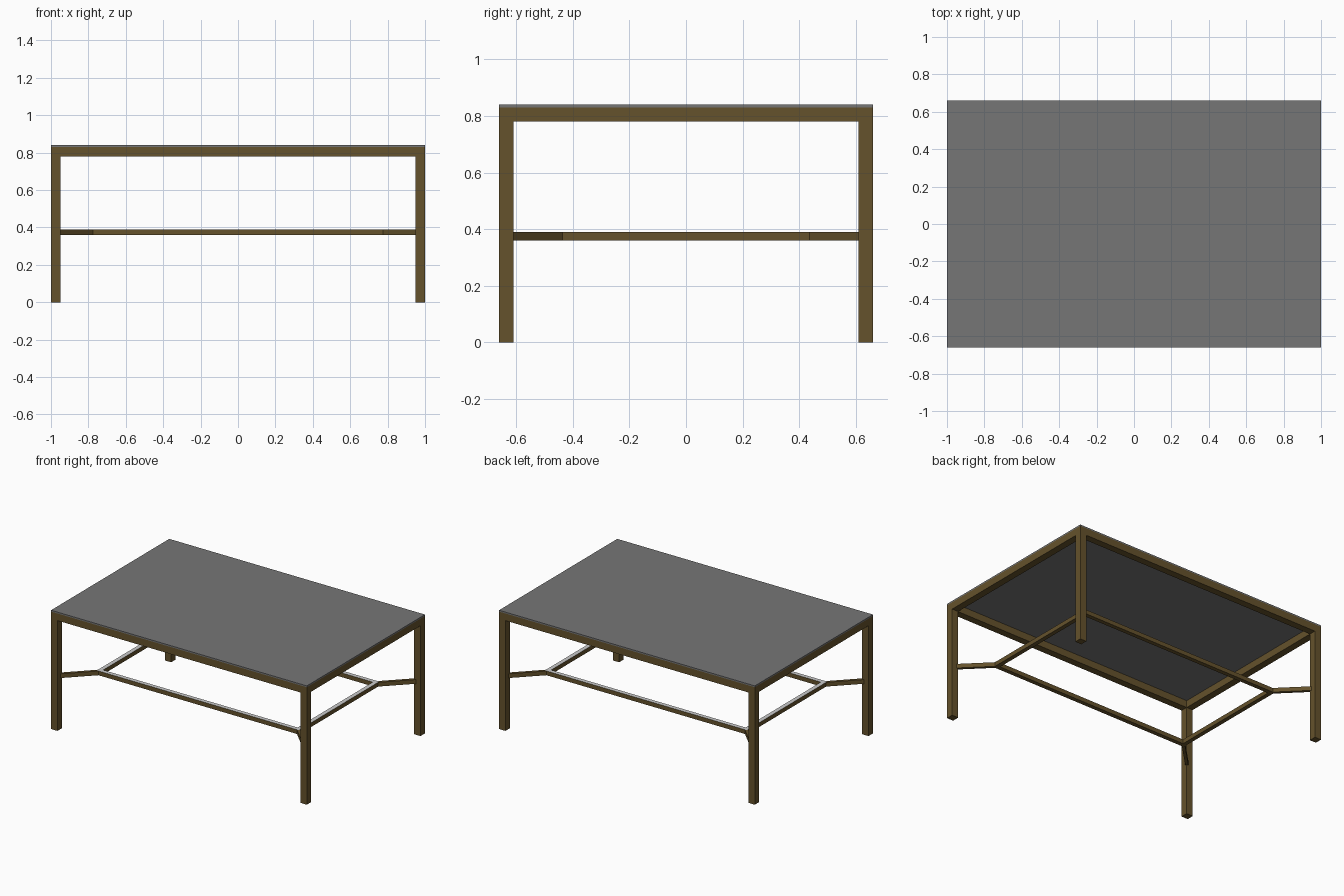
import bpy, bmesh
from math import atan2, hypot
from mathutils import Matrix, Vector

if "Cube" in bpy.data.objects:
    bpy.data.objects.remove(bpy.data.objects["Cube"])


def material(name, rgb):
    m = bpy.data.materials.new(name)
    m.diffuse_color = (*rgb, 1)
    m.use_nodes = True
    m.node_tree.nodes["Principled BSDF"].inputs["Base Color"].default_value = m.diffuse_color
    return m


BRONZE = material("bronze", (0.13, 0.085, 0.025))
GLASS = material("dark_top", (0.18, 0.18, 0.18))
PALE = material("pale_grey", (0.6, 0.6, 0.6))


def finish(name, bm, *mats):
    bmesh.ops.recalc_face_normals(bm, faces=bm.faces)
    me = bpy.data.meshes.new(name)
    bm.to_mesh(me)
    bm.free()
    for m in mats:
        me.materials.append(m)
    ob = bpy.data.objects.new(name, me)
    bpy.context.collection.objects.link(ob)
    return ob


def box(name, centre, size, mat, angle=0):
    bm = bmesh.new()
    bmesh.ops.create_cube(bm, size=1, matrix=Matrix.Translation(centre)
                          @ Matrix.Rotation(angle, 4, 'Z')
                          @ Matrix.Diagonal((*size, 1)))
    return finish(name, bm, mat)


def ring(name, hx, hy, w, z0, z1, *mats):
    """Mitred rectangular frame; a second material goes on its top faces."""
    bm = bmesh.new()
    corners = ((-1, -1), (1, -1), (1, 1), (-1, 1))
    loops = [[bm.verts.new((sx * (hx - d), sy * (hy - d), z)) for sx, sy in corners]
             for d, z in ((0, z0), (0, z1), (w, z1), (w, z0))]
    for k in range(4):
        a, b = loops[k], loops[(k + 1) % 4]
        for i in range(4):
            j = (i + 1) % 4
            f = bm.faces.new((a[i], a[j], b[j], b[i]))
            if k == 1 and len(mats) > 1:
                f.material_index = 1
    return finish(name, bm, *mats)


# Table top and the frame beneath it
box("table_top", (0, 0, 0.835), (2, 1.32, 0.01), GLASS)
ring("top_frame", 1, 0.66, 0.05, 0.78, 0.83, BRONZE)

# Lower stretcher ring
ring("stretcher_ring", 0.79, 0.45, 0.03, 0.36, 0.39, BRONZE, PALE)

# Legs, each tied to the ring by a diagonal brace
for sx, side in ((-1, "left"), (1, "right")):
    for sy, end in ((-1, "front"), (1, "back")):
        box(f"{end}_{side}_leg", (sx * 0.975, sy * 0.635, 0.39), (0.05, 0.05, 0.78), BRONZE)
        a, b = Vector((sx * 0.782, sy * 0.442, 0.375)), Vector((sx * 0.957, sy * 0.617, 0.375))
        d = b - a
        box(f"{end}_{side}_brace", (a + b) / 2, (hypot(d.x, d.y), 0.02, 0.0298),
            BRONZE, atan2(d.y, d.x))
